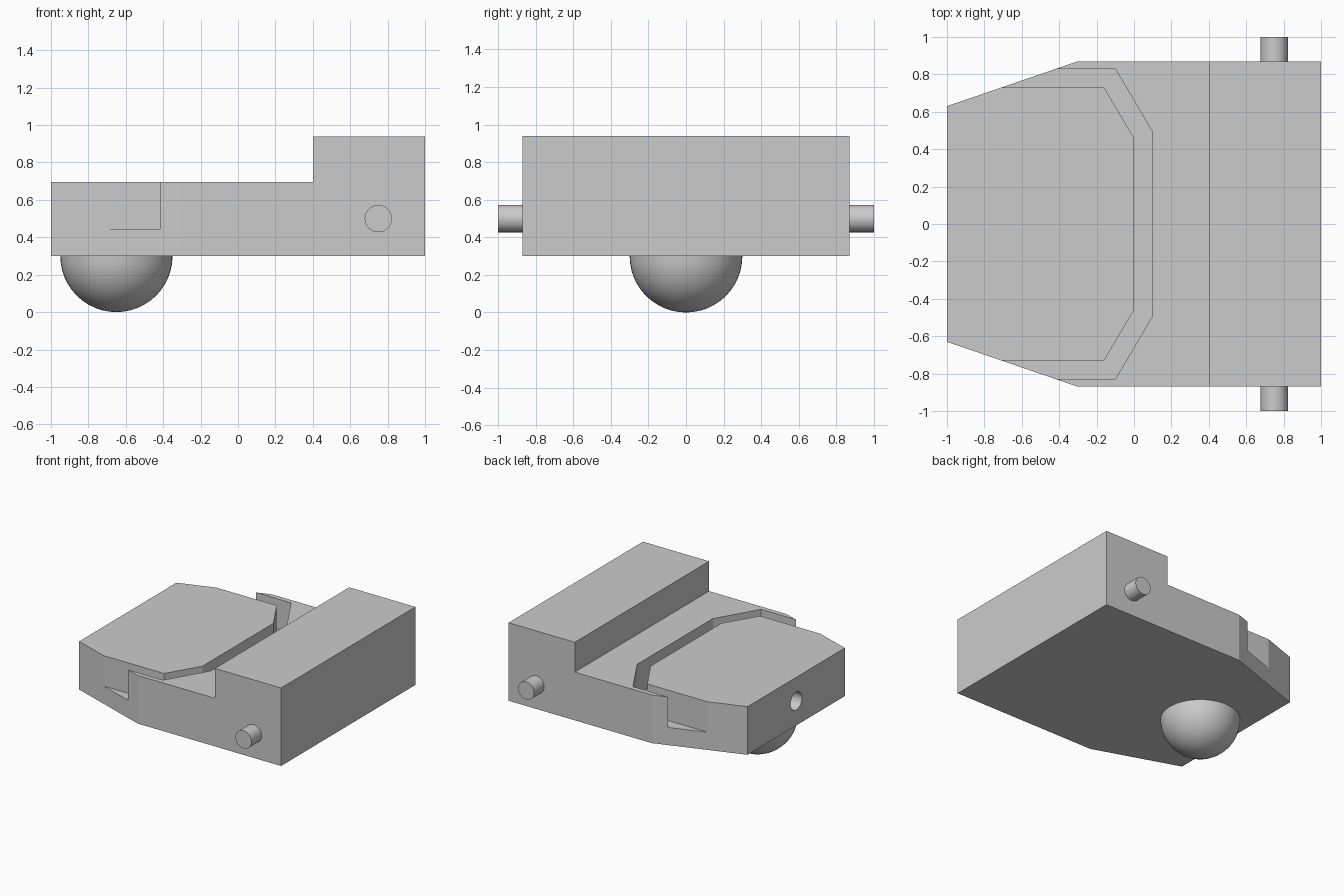
import bpy, bmesh, math
from mathutils import Matrix, Vector

default = bpy.data.objects.get("Cube")
if default:
    bpy.data.objects.remove(default, do_unlink=True)

grey = bpy.data.materials.new("light grey")
grey.use_nodes = True
colour = (0.6, 0.6, 0.6, 1)
grey.diffuse_color = colour
grey.node_tree.nodes["Principled BSDF"].inputs["Base Color"].default_value = colour


def add_object(name, bm):
    bmesh.ops.recalc_face_normals(bm, faces=bm.faces)
    mesh = bpy.data.meshes.new(name)
    bm.to_mesh(mesh)
    bm.free()
    mesh.materials.append(grey)
    obj = bpy.data.objects.new(name, mesh)
    bpy.context.collection.objects.link(obj)
    return obj


def prism(name, corners, push):
    """Extrude a flat outline along the vector push."""
    bm = bmesh.new()
    face = bm.faces.new([bm.verts.new(c) for c in corners])
    out = bmesh.ops.extrude_face_region(bm, geom=[face], use_keep_orig=True)
    moved = [v for v in out["geom"] if isinstance(v, bmesh.types.BMVert)]
    bmesh.ops.translate(bm, verts=moved, vec=push)
    return add_object(name, bm)


def rod(name, centre, axis, radius, length):
    bm = bmesh.new()
    turn = Vector((0, 0, 1)).rotation_difference(Vector(axis)).to_matrix().to_4x4()
    bmesh.ops.create_cone(bm, cap_ends=True, segments=32, radius1=radius,
                          radius2=radius, depth=length,
                          matrix=Matrix.Translation(centre) @ turn)
    return add_object(name, bm)


def cut(target, cutter):
    bpy.context.view_layer.objects.active = target
    mod = target.modifiers.new("cut", "BOOLEAN")
    mod.operation, mod.solver, mod.object = "DIFFERENCE", "EXACT", cutter
    bpy.ops.object.modifier_apply(modifier=mod.name)
    bpy.data.objects.remove(cutter, do_unlink=True)


def smooth(obj, degrees):
    bpy.ops.object.select_all(action="DESELECT")
    obj.select_set(True)
    bpy.context.view_layer.objects.active = obj
    bpy.ops.object.shade_smooth_by_angle(angle=math.radians(degrees))


# Stepped body with a raised block at one end
HALF = 0.87
BASE, DECK, TOP = 0.3, 0.695, 0.94
side = [(-1, BASE), (1, BASE), (1, TOP), (0.4, TOP), (0.4, DECK), (-1, DECK)]
body = prism("body", [(x, -HALF, z) for x, z in side], (0, 2 * HALF, 0))

# Tapered corners at the low end
for s in (-1, 1):
    wedge = [(-0.3, HALF), (-1.35, 0.51), (-1.35, 1.2), (-0.3, 1.2)]
    cut(body, prism("corner_cutter", [(x, s * y, 0) for x, y in wedge], (0, 0, 1.2)))

# Channel around the pad, running out through the tapered sides
outer = [(-1.1, 0.83), (-0.1, 0.83), (0.1, 0.49)]
inner = [(0, 0.46), (-0.16, 0.73), (-1.1, 0.73)]
mirror = lambda pts: [(x, -y) for x, y in reversed(pts)]
band = outer + mirror(outer) + mirror(inner) + inner
cut(body, prism("channel_cutter", [(x, y, 0.445) for x, y in band], (0, 0, 0.5)))

# Round hole in the low end
cut(body, rod("hole_cutter", (-0.95, 0, 0.5), (1, 0, 0), 0.073, 0.5))
smooth(body, 15)

# Side pins
for name, s in (("back_pin", 1), ("front_pin", -1)):
    pin = rod(name, (0.75, s * 0.925, 0.5), (0, 1, 0), 0.073, 0.15)
    smooth(pin, 30)

# Half ball under the low end
bm = bmesh.new()
bmesh.ops.create_uvsphere(bm, u_segments=48, v_segments=24, radius=0.3)
bmesh.ops.delete(bm, geom=[v for v in bm.verts if v.co.z > 0.01], context="VERTS")
bmesh.ops.translate(bm, verts=bm.verts, vec=(-0.65, 0, 0.3))
smooth(add_object("ball_foot", bm), 30)
